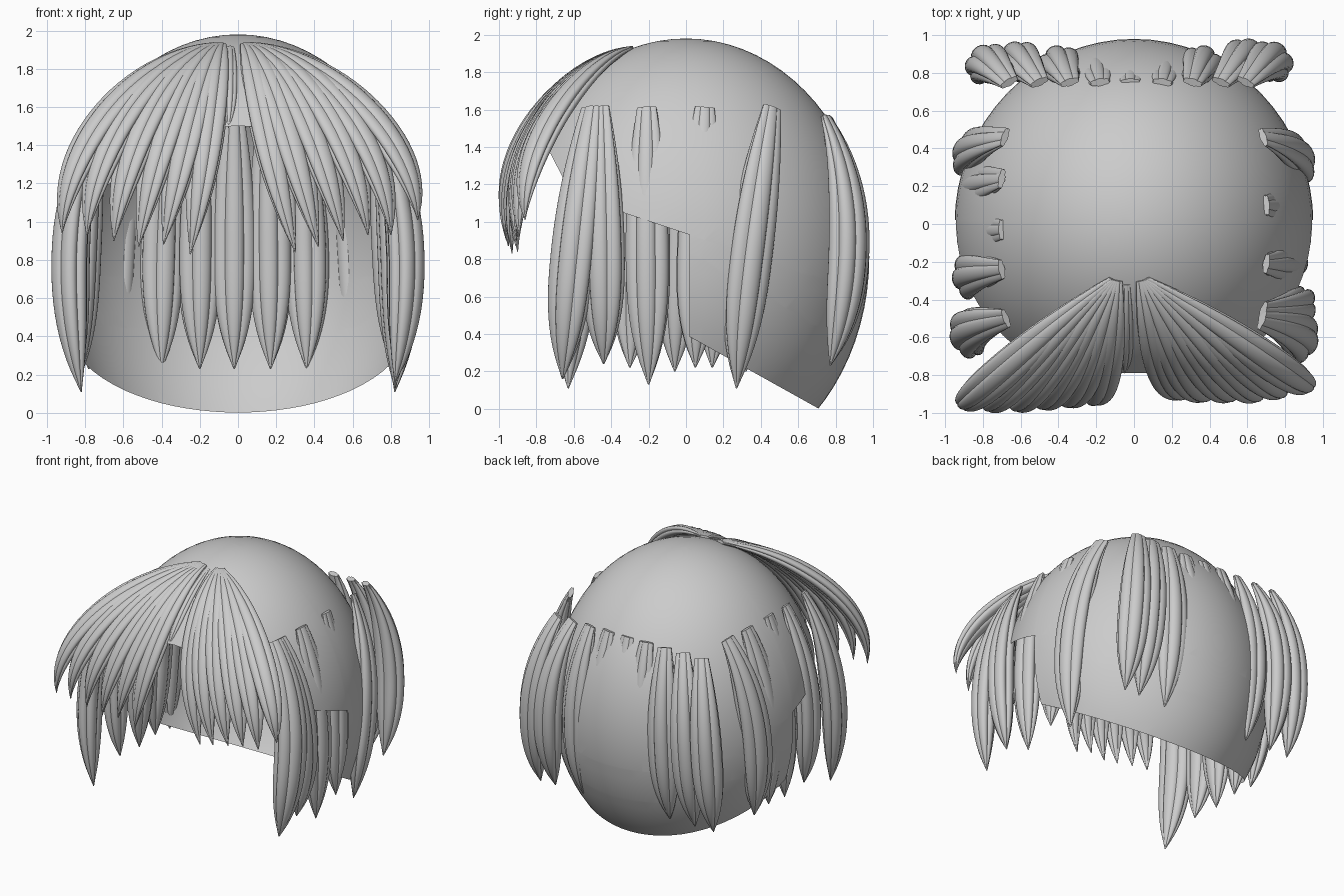
import bpy, bmesh
from math import sin, cos, pi, radians
from mathutils import Vector, Matrix

if "Cube" in bpy.data.objects:
    bpy.data.objects.remove(bpy.data.objects["Cube"])

RX, RY, RZ, ZC = 0.95, 0.98, 1.17, 0.81


def finish(name, bm, angle=35):
    bmesh.ops.recalc_face_normals(bm, faces=bm.faces)
    me = bpy.data.meshes.new(name)
    bm.to_mesh(me)
    bm.free()
    me.shade_smooth()
    me.set_sharp_from_angle(angle=radians(angle))
    ob = bpy.data.objects.new(name, me)
    bpy.context.collection.objects.link(ob)
    return ob


# Scalp: open ellipsoid shell with the face and neck cut away along a side profile
HAIRLINE = [(-0.79, 1.49), (-0.65, 1.22), (-0.37, 1.06), (0.02, 0.93)]
NAPE = [(0.02, 0.385), (0.72, -0.005)]


def edge_height(y):
    pts = HAIRLINE if y < 0.02 else NAPE
    if y < pts[0][0]:
        return 9
    for (y0, z0), (y1, z1) in zip(pts, pts[1:]):
        if y <= y1 or (y1, z1) == pts[-1]:
            return z0 + (z1 - z0) * (y - y0) / (y1 - y0)


def scalp():
    bm = bmesh.new()
    bmesh.ops.create_uvsphere(bm, u_segments=64, v_segments=40, radius=1)
    bm.transform(Matrix.Translation((0, 0, ZC)) @ Matrix.Diagonal((RX, RY, RZ, 1)))
    planes = [((0, 0.02, 0), (0, 1, 0)), ((0, -0.79, 0), (0, 1, 0))]
    for pts in (HAIRLINE, NAPE):
        for (y0, z0), (y1, z1) in zip(pts, pts[1:]):
            planes.append(((0, y0, z0), (0, z0 - z1, y1 - y0)))
    for co, no in planes:
        bmesh.ops.bisect_plane(bm, geom=bm.verts[:] + bm.edges[:] + bm.faces[:],
                               plane_co=co, plane_no=no, dist=1e-5)
    doomed = []
    for f in bm.faces:
        c = f.calc_center_median()
        if c.z < edge_height(c.y):
            doomed.append(f)
    bmesh.ops.delete(bm, geom=doomed, context='FACES')
    finish("scalp", bm, 60)


# One lock: a fluted, flattened tube lofted along a bezier path, pointed at the tip
def lock(name, path, normal, half_w, half_t, lobes=6, root=0.45, root_t=0.2, blunt=2.8, rings=28):
    p = [Vector(q) for q in path]
    n_pts = lobes * 8
    bm = bmesh.new()
    prev = None
    for i in range(rings + 1):
        t = i / rings
        u = 1 - t
        c = p[0]*u**3 + p[1]*3*u*u*t + p[2]*3*u*t*t + p[3]*t**3
        d = ((p[1]-p[0])*u*u + (p[2]-p[1])*2*u*t + (p[3]-p[2])*t*t).normalized()
        side = d.cross(Vector(normal)).normalized()
        out = side.cross(d).normalized()
        if t < 0.55:
            s = sin(pi / 2 * t / 0.55)
            kw, kt = root + (1 - root) * s, root_t + (1 - root_t) * s
        else:
            kw = kt = max(0.03, 1 - ((t - 0.55) / 0.45) ** blunt)
        ring = []
        for j in range(n_pts):
            a = 2 * pi * j / n_pts
            r = 0.82 + 0.18 * abs(sin(lobes * a / 2)) ** 0.7
            ring.append(bm.verts.new(c + side*(half_w*kw*r*cos(a)) + out*(half_t*kt*r*sin(a))))
        if prev:
            for j in range(n_pts):
                m = (j + 1) % n_pts
                bm.faces.new((prev[j], prev[m], ring[m], ring[j]))
        else:
            bm.faces.new(ring)
        prev = ring
    bm.faces.new(prev)
    finish(name, bm)


scalp()

# Fringe: two fans from the crown, (tip x, tip y, tip z)
FRINGE = {
    "left": (-0.075, [(-0.92, -0.95, 0.94), (-0.79, -0.96, 0.93), (-0.65, -0.96, 0.90),
                      (-0.52, -0.95, 0.87), (-0.39, -0.94, 0.88), (-0.25, -0.93, 0.83)]),
    "right": (0.02, [(0.94, -0.86, 1.01), (0.80, -0.89, 0.93), (0.68, -0.91, 0.93),
                     (0.55, -0.91, 0.90), (0.42, -0.91, 0.87), (0.30, -0.90, 0.84)]),
}
for side, (rx, tips) in FRINGE.items():
    for i, (x, y, z) in enumerate(tips):
        q = 1 - 0.5 * (i / 5) ** 2          # inner locks stay near the parting longer
        r = Vector((rx + (x - rx) * 0.05, -0.30, 1.925))
        c1 = (r.x + (x - r.x) * 0.5 * q, r.y + (y - r.y) * 0.46, 1.85)
        c2 = (r.x + (x - r.x) * 1.0 * q, r.y + (y - r.y) * 1.08, 1.40)
        lock(f"fringe_{side}_{i}", (r, c1, c2, (x, y, z)),
             (x * 0.7, -0.8, 0.6), 0.10, 0.065, root=0.25, blunt=2.3)

# Thin strands lying on the crown at the parting
for i, x in enumerate((-0.08, -0.04)):
    lock(f"parting_{i}", ((x, -0.32, 1.915), (x, -0.5, 1.84), (x, -0.68, 1.67), (x - 0.01, -0.79, 1.49)),
         (0, -0.7, 0.7), 0.04, 0.03, root=0.5)

# Side locks: (root y, tip y, bulge x, tip z)
SIDES = {
    1: [(-0.51, -0.66, 0.92, 0.16), (-0.46, -0.44, 0.90, 0.24), (-0.21, -0.20, 0.84, 0.13),
        (0.10, 0.05, 0.80, 0.22), (0.46, 0.27, 0.895, 0.11)],
    -1: [(-0.50, -0.63, 0.92, 0.11), (-0.24, -0.30, 0.90, 0.22), (-0.03, -0.06, 0.82, 0.20),
         (0.24, 0.14, 0.85, 0.22), (0.46, 0.32, 0.90, 0.20)],
}
for s, items in SIDES.items():
    for i, (y0, y1, bx, z1) in enumerate(items):
        rx = 0.70 - 0.15 * max(0, abs(y0) - 0.35)
        lock(f"side_{'right' if s > 0 else 'left'}_{i}",
             ((s*rx, y0, 1.61), (s*bx, y0 + (y1-y0)*0.35, 1.22),
              (s*bx, y0 + (y1-y0)*0.8, 0.65), (s*0.82, y1, z1)),
             (s, y0 * 0.8, 0), 0.125, 0.095)

# Back locks: (root x, spread x, bulge y); the middle ones sit inside the shell
BACK = [(-0.66, -0.78, 0.88), (-0.50, -0.62, 0.90), (-0.34, -0.40, 0.87), (-0.18, -0.20, 0.84),
        (-0.02, -0.02, 0.83), (0.15, 0.17, 0.84), (0.31, 0.36, 0.87), (0.46, 0.60, 0.92),
        (0.59, 0.73, 0.90)]
for i, (x0, x1, by) in enumerate(BACK):
    lock(f"back_{i}", ((x0, 0.75, 1.56), (x1, by, 1.20), (x1 * 1.02, by, 0.70), (x1, 0.77, 0.23)),
         (x0 * 0.9, 1, 0), 0.12, 0.105)
